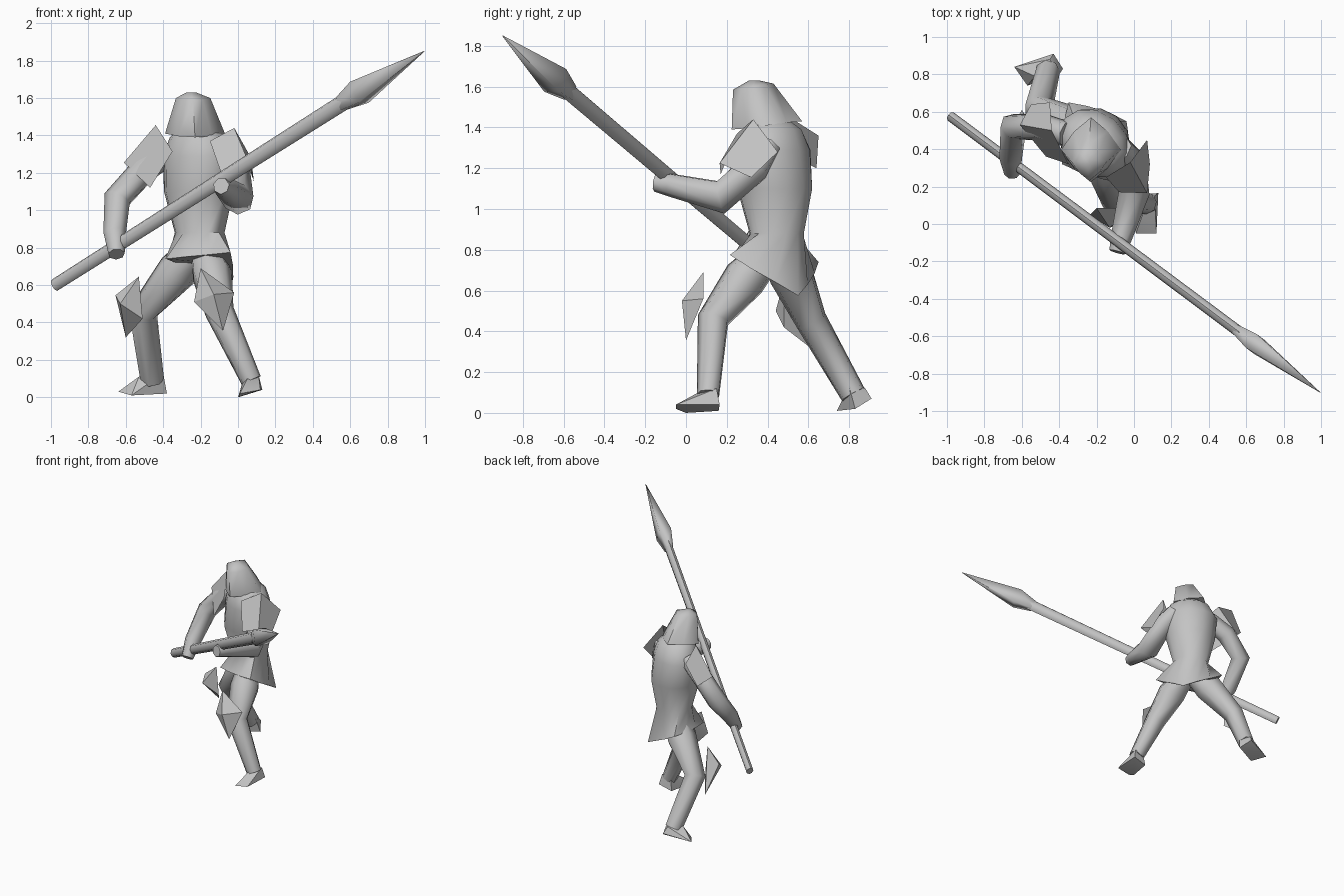
import bpy, bmesh, math
from mathutils import Vector as V

if "Cube" in bpy.data.objects:
    bpy.data.objects.remove(bpy.data.objects["Cube"])

grey = bpy.data.materials.new("plain_grey")
grey.diffuse_color = (0.55, 0.55, 0.55, 1)
grey.use_nodes = True
grey.node_tree.nodes["Principled BSDF"].inputs["Base Color"].default_value = grey.diffuse_color


def finish(name, bm, angle=50, recalc=True):
    if recalc:
        bmesh.ops.recalc_face_normals(bm, faces=bm.faces[:])
    me = bpy.data.meshes.new(name)
    bm.to_mesh(me)
    bm.free()
    ob = bpy.data.objects.new(name, me)
    bpy.context.collection.objects.link(ob)
    me.materials.append(grey)
    bpy.ops.object.select_all(action='DESELECT')
    ob.select_set(True)
    bpy.context.view_layer.objects.active = ob
    bpy.ops.object.shade_smooth_by_angle(angle=math.radians(angle))
    return ob


def loft(name, rings, angle=50, cap_start=True):
    """Skin a list of equal-length point rings and cap the ends."""
    bm = bmesh.new()
    vs = [[bm.verts.new(p) for p in ring] for ring in rings]
    n = len(vs[0])
    for a, b in zip(vs, vs[1:]):
        for i in range(n):
            j = (i + 1) % n
            bm.faces.new((a[i], a[j], b[j], b[i]))
    if cap_start:
        bm.faces.new(vs[0])
    bm.faces.new(vs[-1])
    return finish(name, bm, angle)


def tube(name, path, sides=7):
    """Limb through (x, y, z, radius) points, rings square to the path."""
    pts = [V(p[:3]) for p in path]
    rings, side = [], V((1, 0, 0))
    for i, p in enumerate(pts):
        d = (pts[min(i + 1, len(pts) - 1)] - pts[max(i - 1, 0)]).normalized()
        side = (side - d * side.dot(d)).normalized()
        up = d.cross(side)
        r = path[i][3]
        rings.append([p + r * (math.cos(t) * side + math.sin(t) * up)
                      for t in (2 * math.pi * k / sides for k in range(sides))])
    return loft(name, rings, 70)


def hull(name, points, angle=25):
    bm = bmesh.new()
    for p in points:
        bm.verts.new(p)
    bmesh.ops.convex_hull(bm, input=bm.verts[:])
    return finish(name, bm, angle)


def sheet(name, points, faces):
    bm = bmesh.new()
    vs = [bm.verts.new(p) for p in points]
    for f in faces:
        bm.faces.new([vs[i] for i in f])
    return finish(name, bm, 25, False)


def oval(cx, cy, z, a, b, turn=-40, sides=12):
    t0 = math.radians(turn)
    out = []
    for k in range(sides):
        t = 2 * math.pi * k / sides
        u, v = a * math.cos(t), b * math.sin(t)
        out.append(V((cx + u * math.cos(t0) - v * math.sin(t0),
                      cy + u * math.sin(t0) + v * math.cos(t0), z)))
    return out


# Torso with a four-cornered flared skirt, one corner drooping
corners = [V((-0.04, 0.215, 0.775)), V((-0.04, 0.55, 0.575)),
           V((-0.35, 0.65, 0.74)), V((-0.385, 0.32, 0.74))]
hem = []
for i, c in enumerate(corners):
    for k in range(3):
        p = c.lerp(corners[(i + 1) % 4], k / 3)
        if k:
            p += V((p.x + 0.2, p.y - 0.43, 0)).normalized() * 0.015
        hem.append(p)
loft("torso", [
    hem,
    oval(-0.205, 0.445, 0.88, 0.135, 0.135),
    oval(-0.21, 0.435, 1.10, 0.19, 0.185),
    oval(-0.21, 0.43, 1.29, 0.21, 0.165),
    oval(-0.21, 0.42, 1.39, 0.165, 0.14),
    oval(-0.22, 0.41, 1.44, 0.09, 0.09)], 60)


# Helmet: tapered four-cornered bucket leaning forward
def helmet_ring(cx, cy, z, r, tilt):
    ring = []
    for k in range(8):
        t = k * math.pi / 4
        q = r * (1 if k % 2 == 0 else 0.8)
        ring.append((cx + q * math.cos(t), cy + q * 1.08 * math.sin(t),
                     z + tilt * math.sin(t)))
    return ring


loft("helmet", [
    helmet_ring(-0.23, 0.397, 1.41, 0.16, 0.02),
    helmet_ring(-0.24, 0.33, 1.60, 0.092, 0.015),
    helmet_ring(-0.25, 0.335, 1.63, 0.025, 0)], 70)

# Legs
tube("rear_leg", [(-0.23, 0.46, 0.79, 0.085), (-0.325, 0.52, 0.67, 0.112),
                  (-0.51, 0.615, 0.45, 0.08), (-0.46, 0.82, 0.09, 0.065)])
tube("front_leg", [(-0.175, 0.40, 0.78, 0.085), (-0.14, 0.29, 0.66, 0.11),
                   (-0.10, 0.135, 0.46, 0.08), (0.07, 0.11, 0.09, 0.057)])

# Feet
hull("rear_foot", [(-0.38, 0.83, 0.02), (-0.43, 0.91, 0.07), (-0.64, 0.84, 0.03),
                   (-0.57, 0.74, 0.01), (-0.53, 0.79, 0.11), (-0.40, 0.80, 0.13),
                   (-0.45, 0.88, 0.12)])
hull("front_foot", [(0.01, -0.05, 0.02), (0.12, -0.05, 0.04), (0.13, 0.165, 0.04),
                    (0.02, 0.16, 0.01), (0.05, 0.06, 0.10), (0.11, 0.15, 0.12),
                    (0.03, 0.15, 0.10), (0.0, 0.0, 0.0)])

# Knee guards: faceted diamonds
hull("rear_knee_guard", [(-0.53, 0.48, 0.645), (-0.655, 0.51, 0.545),
                         (-0.60, 0.61, 0.32), (-0.51, 0.48, 0.42),
                         (-0.63, 0.44, 0.50)], 15)
hull("front_knee_guard", [(-0.20, 0.085, 0.69), (-0.235, 0.05, 0.51),
                          (-0.08, 0.0, 0.355), (-0.02, 0.085, 0.56),
                          (-0.13, -0.02, 0.55)], 15)

# Arms reaching to the shaft
tube("left_arm", [(-0.36, 0.48, 1.31, 0.07), (-0.50, 0.52, 1.22, 0.075),
                  (-0.645, 0.52, 1.06, 0.075), (-0.66, 0.36, 0.87, 0.062),
                  (-0.65, 0.275, 0.765, 0.045)])
tube("right_arm", [(-0.08, 0.40, 1.31, 0.075), (-0.015, 0.335, 1.21, 0.08),
                   (0.0, 0.17, 1.06, 0.085), (-0.07, -0.08, 1.12, 0.058),
                   (-0.09, -0.15, 1.13, 0.045)])

# Shoulder plates
sheet("left_shoulder_plate",
      [(-0.44, 0.50, 1.455), (-0.61, 0.53, 1.255), (-0.47, 0.36, 1.12),
       (-0.35, 0.32, 1.315), (-0.45, 0.65, 1.36), (-0.55, 0.64, 1.20)],
      [(0, 1, 2, 3), (4, 5, 1, 0)])
sheet("right_shoulder_plate",
      [(-0.02, 0.33, 1.44), (0.07, 0.165, 1.225), (0.085, 0.32, 1.155),
       (0.07, 0.45, 1.28), (-0.15, 0.25, 1.37), (-0.08, 0.17, 1.17)],
      [(0, 1, 2, 3), (4, 5, 1, 0)])

# Spear: flattened shaft and leaf-shaped head
butt, tip = V((-0.98, 0.575, 0.60)), V((0.995, -0.90, 1.85))
axis = (tip - butt).normalized()
flat = V((0, 0, 1)).cross(axis).normalized()
rise = axis.cross(flat)


def spear_ring(t, w, h, sides, turn=0.0):
    c = butt.lerp(tip, t)
    return [c + flat * w * math.cos(a) + rise * h * math.sin(a)
            for a in (turn + 2 * math.pi * k / sides for k in range(sides))]


loft("spear_shaft", [spear_ring(0, 0.027, 0.035, 8), spear_ring(0.79, 0.03, 0.046, 8)], 60)
q = math.pi / 4
loft("spear_head", [spear_ring(0.775, 0.036, 0.052, 4, q),
                    spear_ring(0.825, 0.066, 0.088, 4, q),
                    spear_ring(1.0, 0.002, 0.002, 4, q)], 95, cap_start=False)
